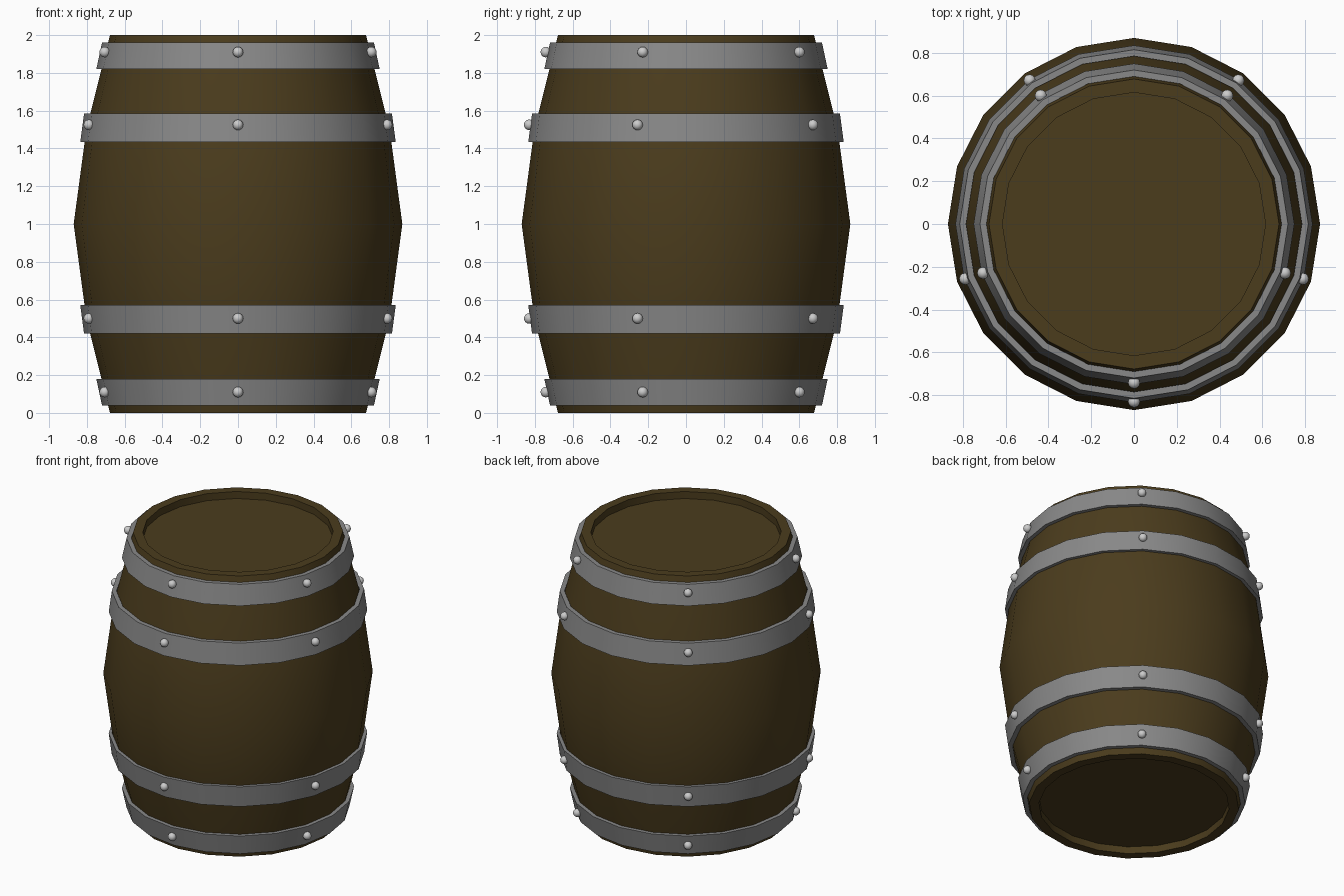
import bpy, bmesh
from math import pi, cos, sin, radians

if "Cube" in bpy.data.objects:
    bpy.data.objects.remove(bpy.data.objects["Cube"])

SIDES = 20


def material(name, r, g, b):
    m = bpy.data.materials.new(name)
    m.diffuse_color = (r, g, b, 1)
    m.use_nodes = True
    m.node_tree.nodes["Principled BSDF"].inputs["Base Color"].default_value = m.diffuse_color
    return m


def finish(bm, name, mat):
    bmesh.ops.recalc_face_normals(bm, faces=bm.faces)
    me = bpy.data.meshes.new(name)
    bm.to_mesh(me)
    bm.free()
    ob = bpy.data.objects.new(name, me)
    bpy.context.collection.objects.link(ob)
    if mat:
        me.materials.append(mat)
    bpy.context.view_layer.objects.active = ob
    ob.select_set(True)
    bpy.ops.object.shade_smooth_by_angle(angle=radians(30))
    ob.select_set(False)
    return ob


def revolve(name, profile, mat, closed):
    """Turn an (r, z) profile around z; open profiles get flat end caps."""
    bm = bmesh.new()
    rings = [[bm.verts.new((r * cos(2 * pi * i / SIDES), r * sin(2 * pi * i / SIDES), z))
              for i in range(SIDES)] for r, z in profile]
    pairs = list(zip(rings, rings[1:] + rings[:1]))
    for a, b in pairs if closed else pairs[:-1]:
        for i in range(SIDES):
            j = (i + 1) % SIDES
            bm.faces.new((a[i], a[j], b[j], b[i]))
    if not closed:
        bm.faces.new(rings[0])
        bm.faces.new(rings[-1])
    return finish(bm, name, mat)


wood = material("wood", 0.07, 0.045, 0.012)
iron = material("iron", 0.25, 0.25, 0.25)

# Bulging body with a recessed head at each end
revolve("barrel_body", [(0.615, 0.05), (0.615, 0), (0.678, 0), (0.803, 0.5), (0.87, 1),
                        (0.803, 1.5), (0.678, 2), (0.615, 2), (0.615, 1.95)], wood, False)

# Hoops: lower z, upper z, lower radius, upper radius, rivet z, rivet radius
hoops = {
    "lowest": (0.04, 0.18, 0.72, 0.75, 0.11, 0.742),
    "lower": (0.42, 0.57, 0.815, 0.835, 0.50, 0.83),
    "upper": (1.435, 1.585, 0.835, 0.815, 1.525, 0.83),
    "top": (1.82, 1.96, 0.75, 0.72, 1.91, 0.742),
}
for label, (z0, z1, r0, r1, zr, rr) in hoops.items():
    t = 0.03
    revolve(label + "_hoop", [(r0, z0), (r1, z1), (r1 - t, z1), (r0 - t, z0)], iron, True)
    # Five rivets around each hoop
    bm = bmesh.new()
    for k in range(5):
        a = -pi / 2 + k * 2 * pi / 5
        made = bmesh.ops.create_uvsphere(bm, u_segments=12, v_segments=8, radius=0.028)
        bmesh.ops.translate(bm, verts=made["verts"], vec=(rr * cos(a), rr * sin(a), zr))
    finish(bm, label + "_rivets", None)
